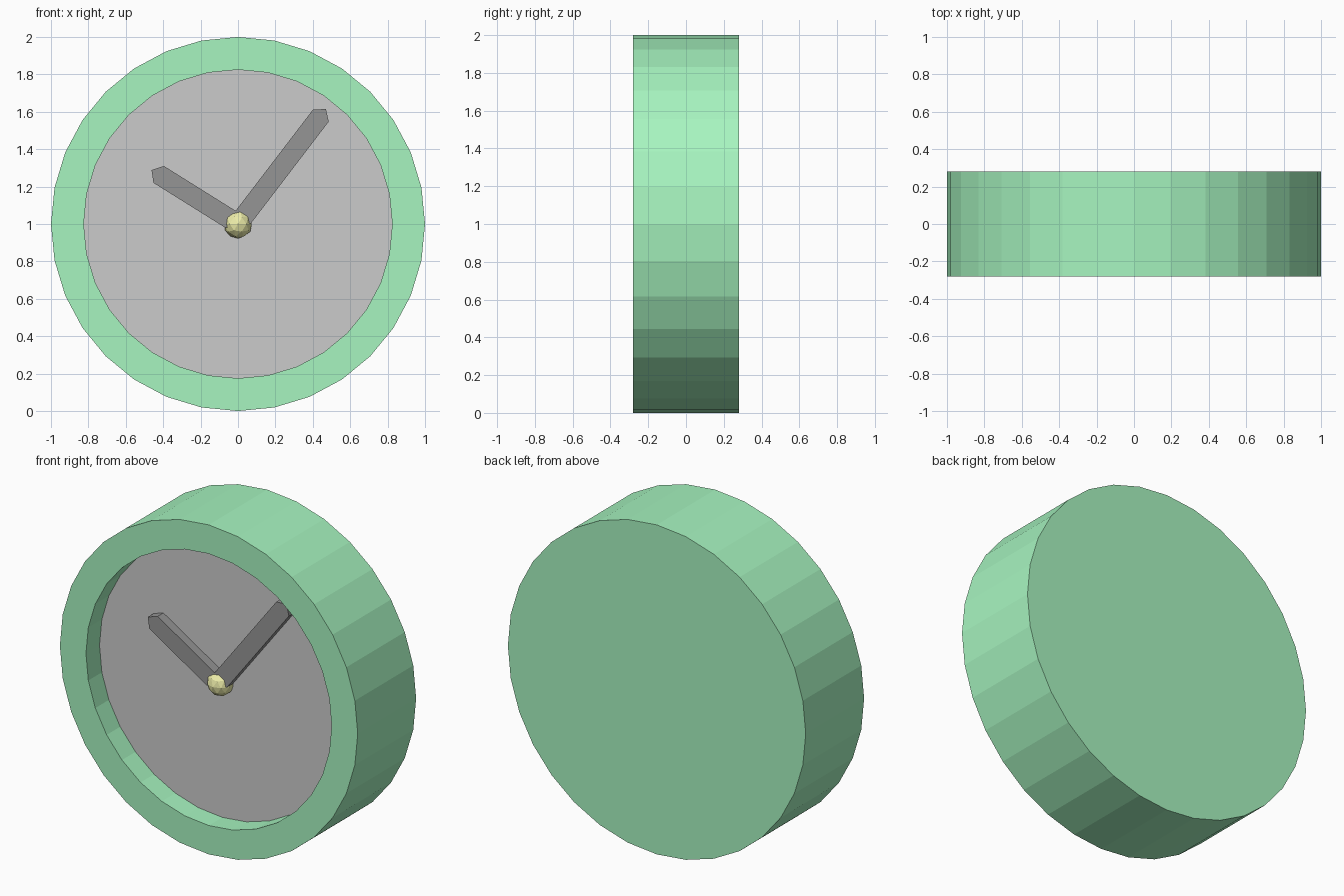
import bpy, bmesh
from math import sin, cos, radians, pi
from mathutils import Vector

if "Cube" in bpy.data.objects:
    bpy.data.objects.remove(bpy.data.objects["Cube"])

SIDES = 32
FLOOR = -0.15   # y of the recessed dial


def make_object(name, bm, color=None):
    bmesh.ops.recalc_face_normals(bm, faces=bm.faces)
    mesh = bpy.data.meshes.new(name)
    bm.to_mesh(mesh)
    bm.free()
    obj = bpy.data.objects.new(name, mesh)
    bpy.context.collection.objects.link(obj)
    if color:
        mat = bpy.data.materials.new(name + "_colour")
        mat.diffuse_color = (*color, 1)
        mat.use_nodes = True
        mat.node_tree.nodes["Principled BSDF"].inputs["Base Color"].default_value = mat.diffuse_color
        mesh.materials.append(mat)
    return obj


def ring(bm, r, y):
    return [bm.verts.new((r * sin(2 * pi * i / SIDES), y, 1 + r * cos(2 * pi * i / SIDES)))
            for i in range(SIDES)]


# Case: closed back, outer wall, front rim and inner wall
bm = bmesh.new()
rings = [ring(bm, r, y) for r, y in ((1, 0.28), (1, -0.28), (0.825, -0.28), (0.825, FLOOR))]
bm.faces.new(rings[0])
for a, b in zip(rings, rings[1:]):
    for i in range(SIDES):
        j = (i + 1) % SIDES
        bm.faces.new((a[i], a[j], b[j], b[i]))
make_object("clock_case", bm, (0.386, 0.91, 0.526))

# Dial: plain grey disc closing the recess, facing forward
bm = bmesh.new()
dial = bm.faces.new(ring(bm, 0.825, FLOOR))
dial.normal_update()
if dial.normal.y > 0:
    dial.normal_flip()
mesh = bpy.data.meshes.new("dial")
bm.to_mesh(mesh)
bm.free()
bpy.context.collection.objects.link(bpy.data.objects.new("dial", mesh))


# Hands: flat bars with pointed ends, resting on the dial
def hand(name, angle, length, half=0.053, tip=0.045, front=-0.205):
    along = Vector((cos(radians(angle)), 0, sin(radians(angle))))
    side = Vector((-along.z, 0, along.x))
    outline = [(0, 0), (tip, -half), (length - tip, -half),
               (length, 0), (length - tip, half), (tip, half)]
    bm = bmesh.new()
    face = bm.faces.new([bm.verts.new(Vector((0, front, 1)) + along * s + side * w)
                         for s, w in outline])
    new = bmesh.ops.extrude_face_region(bm, geom=[face], use_keep_orig=True)["geom"]
    bmesh.ops.translate(bm, vec=(0, FLOOR + 0.005 - front, 0),
                        verts=[g for g in new if isinstance(g, bmesh.types.BMVert)])
    make_object(name, bm, (0.3, 0.3, 0.3))


hand("minute_hand", 52.6, 0.774)
hand("hour_hand", 148, 0.545)

# Hub: small faceted ball at the centre
bm = bmesh.new()
bmesh.ops.create_icosphere(bm, subdivisions=2, radius=0.077)
bmesh.ops.translate(bm, vec=(0, -0.165, 1), verts=bm.verts)
make_object("centre_hub", bm, (0.85, 0.85, 0.4))
